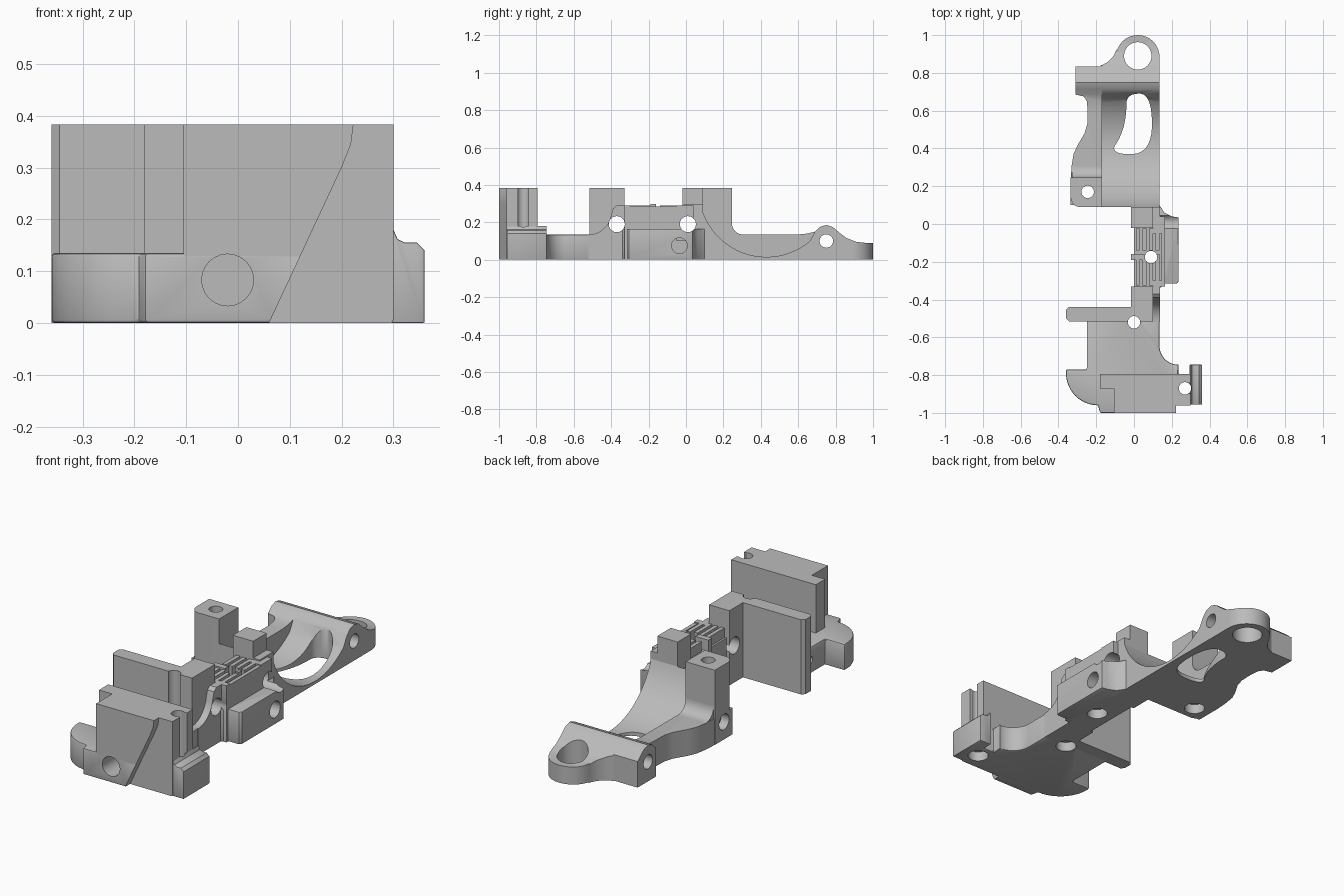
import bpy, bmesh, math

cube = bpy.data.objects.get("Cube")
if cube:
    bpy.data.objects.remove(cube, do_unlink=True)

metal = bpy.data.materials.new("plain grey")
metal.use_nodes = True
grey = (0.5, 0.5, 0.5, 1)
metal.diffuse_color = grey
metal.node_tree.nodes["Principled BSDF"].inputs["Base Color"].default_value = grey


def arc(cx, cy, r, start, end, n=12):
    angles = [math.radians(start + (end - start) * i / n) for i in range(n + 1)]
    return [(cx + r * math.cos(t), cy + r * math.sin(t)) for t in angles]


def rect(a0, a1, b0, b1):
    return [(a0, b0), (a1, b0), (a1, b1), (a0, b1)]


def smooth(pts, rounds=2):
    """Round the corners of a closed outline."""
    for _ in range(rounds):
        new = []
        for p, q in zip(pts, pts[1:] + pts[:1]):
            new += [tuple(a * (1 - t) + b * t for a, b in zip(p, q)) for t in (0.25, 0.75)]
        pts = new
    return pts


def prism(name, pts, axis, low, high):
    """Extrude a 2D outline along an axis."""
    place = {"x": lambda p, h: (h, p[0], p[1]),
             "y": lambda p, h: (p[0], h, p[1]),
             "z": lambda p, h: (p[0], p[1], h)}[axis]
    bm = bmesh.new()
    ends = [[bm.verts.new(place(p, h)) for p in pts] for h in (low, high)]
    for ring in ends:
        bm.faces.new(ring)
    for i in range(len(pts)):
        j = (i + 1) % len(pts)
        bm.faces.new((ends[0][i], ends[0][j], ends[1][j], ends[1][i]))
    bmesh.ops.recalc_face_normals(bm, faces=bm.faces)
    mesh = bpy.data.meshes.new(name)
    bm.to_mesh(mesh)
    bm.free()
    obj = bpy.data.objects.new(name, mesh)
    bpy.context.collection.objects.link(obj)
    return obj


def hole(axis, a, b, r, low=-1.2, high=1.2):
    return (arc(a, b, r, 0, 345, 23), axis, low, high)


def part(name, pts, axis, low, high, cuts=(), keep=None, bevel=0):
    """Make a solid, trim it to a second outline, and cut its openings."""
    obj = prism(name, pts, axis, low, high)
    helpers = []
    steps = [("DIFFERENCE", c) for c in cuts]
    if keep:
        steps.insert(0, ("INTERSECT", keep))
    if bevel and not keep:
        mod = obj.modifiers.new("edge", "BEVEL")
        mod.width, mod.segments = bevel, 2
        mod.limit_method, mod.angle_limit = "ANGLE", math.radians(50)
    for operation, spec in steps:
        tool = prism("cutter", *spec)
        tool.hide_render = True
        helpers.append(tool)
        mod = obj.modifiers.new("cut", "BOOLEAN")
        mod.operation, mod.object, mod.solver = operation, tool, "EXACT"
    graph = bpy.context.evaluated_depsgraph_get()
    mesh = bpy.data.meshes.new_from_object(obj.evaluated_get(graph))
    obj.modifiers.clear()
    obj.data = mesh
    for tool in helpers:
        bpy.data.objects.remove(tool, do_unlink=True)
    mesh.materials.clear()
    mesh.materials.append(metal)
    bpy.ops.object.select_all(action="DESELECT")
    obj.select_set(True)
    bpy.context.view_layer.objects.active = obj
    bpy.ops.object.shade_smooth_by_angle(angle=math.radians(32))
    return obj


# Shared openings
front_bore = hole("y", -0.02, 0.083, 0.05, -1.2, -0.88)
slant = ([(0.02, -0.1), (0.06, 0), (0.2, 0.3), (0.218, 0.345), (0.225, 0.4),
          (0.5, 0.4), (0.5, -0.1)], "y", -1.2, -0.96)
end_hole = hole("z", 0.27, -0.87, 0.033)
end_sink = hole("z", 0.27, -0.87, 0.05, -0.1, 0.05)
plate_hole = hole("z", 0, -0.52, 0.033)
plate_sink = hole("z", 0, -0.52, 0.05, -0.1, 0.05)
middle_hole = hole("z", 0.09, -0.175, 0.033)
middle_sink = hole("z", 0.09, -0.175, 0.05, -0.1, 0.05)
pillar_hole = hole("z", -0.245, 0.17, 0.033)
pillar_sink = hole("z", -0.245, 0.17, 0.05, -0.1, 0.05)
cross_a = hole("x", -0.37, 0.19, 0.043)
cross_b = hole("x", 0.01, 0.19, 0.043)
cross_c = hole("x", 0.75, 0.1, 0.036)
side_bore = hole("x", -0.035, 0.075, 0.042, 0.13, 0.3)
lug_hole = hole("z", 0.02, 0.89, 0.073)

# Front base with rounded left foot and filleted right flank
base = ([(-0.25, -0.5), (-0.25, -0.77), (-0.36, -0.77)]
        + arc(-0.19, -0.79, 0.17, 180, 270)
        + [(-0.18, -1), (0.3, -1), (0.3, -0.795), (0.235, -0.795), (0.235, -0.745)]
        + arc(0.235, -0.645, 0.1, 270, 180) + [(0.135, -0.5)])
part("front_base", base, "z", 0, 0.135,
     [front_bore, slant, end_hole, end_sink, plate_hole, plate_sink,
      hole("x", -0.65, 0.07, 0.018, -0.4, -0.15)], bevel=0.007)

# Tall front block with stepped left side and slotted right end
block = [(-0.18, -0.795), (-0.18, -0.87), (-0.105, -0.87), (-0.105, -1),
         (0.3, -1), (0.3, -0.795)]
part("front_block", block, "z", 0.12, 0.383,
     [front_bore, slant, end_hole, (rect(0.27, 0.35, -0.898, -0.842), "z", 0.1, 0.5)])

# Raised right foot
foot = [(0.295, 0), (0.36, 0), (0.36, 0.14), (0.345, 0.155), (0.322, 0.155),
        (0.308, 0.162), (0.3, 0.18), (0.295, 0.18)]
part("right_foot", foot, "y", -0.955, -0.745, [end_hole, end_sink], bevel=0.006)

# Tall plate and its post
plate = [(-0.345, -0.515), (0.1, -0.515), (0.1, -0.33), (-0.015, -0.33),
         (-0.015, -0.44), (-0.345, -0.44), (-0.36, -0.455), (-0.36, -0.5)]
part("tall_plate", plate, "z", 0, 0.383, [plate_hole, plate_sink, cross_a])

# Curved shoulder rising from the base to the middle
shoulder = ([(-0.33, 0), (-0.52, 0), (-0.52, 0.135)]
            + arc(-0.52, 0.255, 0.12, 270, 350)
            + [(-0.39, 0.275), (-0.37, 0.29), (-0.33, 0.29)])
part("shoulder", shoulder, "x", 0.1, 0.137, [cross_a])

# Middle body with lengthwise ribs and crossbar
holes = [middle_hole, middle_sink, cross_a, cross_b, side_bore]
part("middle_body", rect(-0.33, -0.02, 0, 0.24), "x", 0, 0.165, holes)
for i, x in enumerate((0.01, 0.045, 0.08, 0.115)):
    part("rib_%d" % (i + 1), rect(-0.325, -0.025, 0.235, 0.29), "x", x, x + 0.02,
         [middle_hole, (rect(-0.16, -0.14, 0.2, 0.4), "x", -1, 1)])
part("crossbar", rect(-0.19, -0.16, 0.2, 0.297), "x", -0.015, 0.135, [middle_hole])
for name, y0, y1 in (("front_cheek", -0.33, -0.3), ("back_cheek", -0.05, 0.04)):
    part(name, rect(y0, y1, 0.1, 0.29), "x", 0.1, 0.165, [cross_a, cross_b])
part("side_cheek", rect(-0.33, 0.02, 0.15, 0.285), "x", 0.145, 0.165, [cross_a, cross_b])

# Protruding side box
box = [(0.13, -0.345), (0.165, -0.315), (0.225, -0.315), (0.235, -0.305),
       (0.235, 0.035), (0.2, 0.04), (0.16, 0.06), (0.135, 0.1), (0.13, 0.1)]
part("side_box", box, "z", 0, 0.165, [cross_a, cross_b, side_bore], bevel=0.006)

# Rear post
part("rear_post", rect(-0.015, 0.1, -0.02, 0.09), "z", 0, 0.383, [cross_b])
part("rear_post_flank", rect(-0.02, 0.09, 0, 0.297), "x", 0.1, 0.137, [cross_b])

# Rear cradle: scooped floor, ridge and round lug
ridge = [(0.69, 0.15), (0.715, 0.175), (0.75, 0.186), (0.785, 0.175), (0.82, 0.145),
         (0.86, 0.115), (0.91, 0.096), (0.96, 0.09), (1.05, 0.09)]
scoop = ([(1.05, -0.1), (0.085, -0.1), (0.085, 0.297)]
         + arc(0.43, 0.375, 0.36, 194, 310, 28) + ridge)
cradle = ([(-0.17, 0.09), (0.135, 0.09), (0.135, 0.885)]
          + arc(0.02, 0.885, 0.115, 0, 165, 20)
          + arc(-0.21, 0.955, 0.12, -15, -75, 8) + [(-0.17, 0.835)])
window = smooth([(-0.13, 0.37), (0.095, 0.37), (0.095, 0.69), (-0.04, 0.69),
                 (-0.04, 0.58), (-0.065, 0.47)], 3)
part("rear_cradle", cradle, "z", 0, 0.4,
     [lug_hole, cross_c, (window, "z", -0.5, 0.5)],
     keep=(scoop, "x", -0.5, 0.5))

# Left rail with its own ridge boss
rail = [(-0.17, 0.1), (-0.17, 0.835), (-0.31, 0.835), (-0.31, 0.685), (-0.265, 0.675),
        (-0.25, 0.65), (-0.245, 0.6), (-0.247, 0.53), (-0.262, 0.48), (-0.3, 0.415),
        (-0.32, 0.37), (-0.33, 0.31), (-0.335, 0.24), (-0.335, 0.1)]
rail_side = ([(1.05, -0.1), (0.05, -0.1), (0.05, 0.135), (0.6, 0.135), (0.65, 0.14)]
             + ridge)
bore = hole("x", 0.17, 0.09, 0.04, -0.5, -0.29)
part("left_rail", rail, "z", 0, 0.4, [cross_c, pillar_hole, pillar_sink, bore],
     keep=(rail_side, "x", -0.5, 0.5))

# Tall left pillar, flared into the rail
pillar = ([(-0.17, 0.09), (-0.17, 0.245), (-0.335, 0.245)]
          + arc(-0.285, 0.14, 0.05, 180, 270, 8))
part("left_pillar", pillar, "z", 0, 0.383, [pillar_hole, pillar_sink, bore])
flare = [(0.24, 0.1), (0.31, 0.135)] + arc(0.305, 0.195, 0.06, 270, 180, 8) + [(0.24, 0.2)]
part("pillar_flare", flare, "x", -0.328, -0.17)
